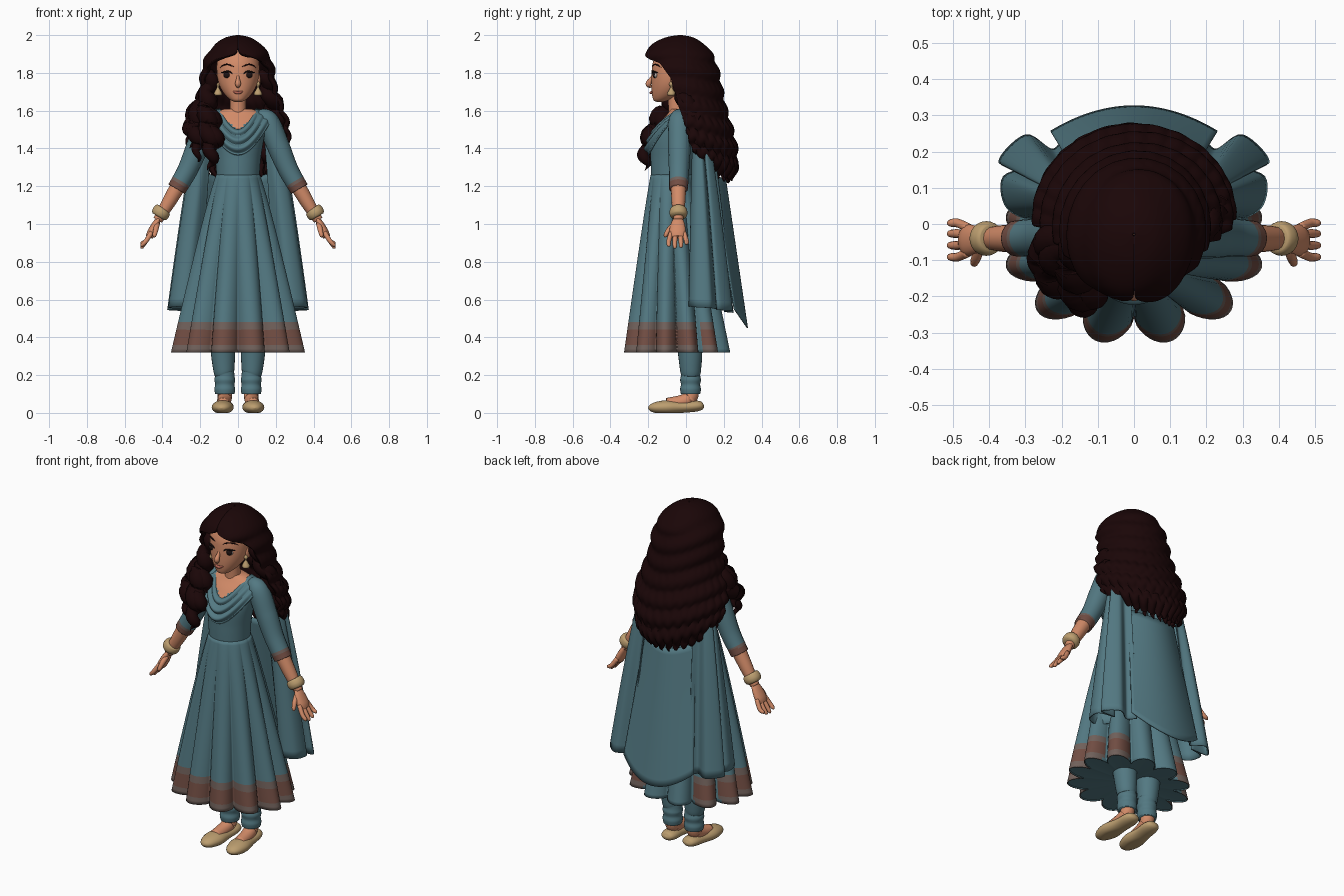
import bpy, bmesh, math
from mathutils import Vector

cube = bpy.data.objects.get("Cube")
if cube:
    bpy.data.objects.remove(cube, do_unlink=True)


def material(name, *rgb):
    m = bpy.data.materials.new(name)
    m.use_nodes = True
    m.diffuse_color = (*rgb, 1)
    m.node_tree.nodes["Principled BSDF"].inputs["Base Color"].default_value = (*rgb, 1)
    return m


TEAL = material("teal cloth", .086, .19, .224)
SKIN = material("skin", .65, .26, .14)
HAIR = material("dark brown hair", .0105, .0018, .0022)
TRIM = material("brown trim", .17, .076, .057)
EDGE = material("pale brown trim", .165, .12, .105)
GOLD = material("gold", .5, .34, .16)
LIPS = material("lips", .46, .13, .09)
DARK = material("eye dark", .012, .006, .006)
WHITE = material("eye white", .45, .4, .37)


def spline(pts, n):
    """Sample n + 1 points of a smooth curve through tuples of any length."""
    out = []
    for i in range(n + 1):
        t = i / n * (len(pts) - 1)
        k = min(int(t), len(pts) - 2)
        t -= k
        a, b, c, d = (pts[max(0, min(len(pts) - 1, k + o))] for o in (-1, 0, 1, 2))
        out.append(tuple(q + t / 2 * (r - p + t * (2 * p - 5 * q + 4 * r - s + t * (3 * (q - r) + s - p)))
                         for p, q, r, s in zip(a, b, c, d)))
    return out


def sheet(name, nu, nv, f, mats, wrap=True, cap=False, rule=None, thick=0):
    """Surface from f(u, v); rule picks a material index from a face centre."""
    bm = bmesh.new()
    cols = nu if wrap else nu + 1
    g = [[bm.verts.new(f(i / nu, j / nv)) for i in range(cols)] for j in range(nv + 1)]
    for j in range(nv):
        for i in range(nu):
            k = (i + 1) % cols
            bm.faces.new((g[j][i], g[j][k], g[j + 1][k], g[j + 1][i]))
    if cap:
        bm.faces.new(g[0])
        bm.faces.new(g[-1])
    bmesh.ops.recalc_face_normals(bm, faces=bm.faces)
    for face in bm.faces:
        face.smooth = True
        if rule:
            face.material_index = rule(face.calc_center_median())
    me = bpy.data.meshes.new(name)
    bm.to_mesh(me)
    bm.free()
    for m in mats:
        me.materials.append(m)
    ob = bpy.data.objects.new(name, me)
    bpy.context.collection.objects.link(ob)
    if thick:
        mod = ob.modifiers.new("thickness", "SOLIDIFY")
        mod.thickness = thick
        mod.offset = 0
        mod.material_offset = -2  # the lining takes the first material
    return ob


def loft(name, table, nu, nv, mats, rule=None):
    """Stack of ellipses given as (z, half width, half depth, centre y)."""
    rows = spline(table, nv)

    def f(u, v):
        z, rx, ry, cy = rows[round(v * nv)]
        a = u * math.tau
        return rx * math.sin(a), cy - ry * math.cos(a), z
    return sheet(name, nu, nv, f, mats, cap=True, rule=rule)


def tube(name, pts, mats, flat=1, nu=16, nv=20, rule=None, sx=1):
    """Round sweep along (x, y, z, radius); flat squashes it."""
    rows = spline(pts, nv)
    pos = [Vector((sx * r[0], r[1], r[2])) for r in rows]

    def f(u, v):
        j = round(v * nv)
        t = (pos[min(j + 1, nv)] - pos[max(j - 1, 0)]).normalized()
        s = Vector((0, 1, 0)) if abs(t.y) < .8 else Vector((1, 0, 0))
        s = (s - t * s.dot(t)).normalized()
        a, r = u * math.tau, max(rows[j][3], .0005)
        p = pos[j] + r * (s * math.cos(a) + t.cross(s) * math.sin(a) * flat)
        p.z = max(p.z, 0)
        return p
    return sheet(name, nu, nv, f, mats, cap=True, rule=rule)


def pair(name, pts, mats, **kw):
    for sx, side in ((1, "left"), (-1, "right")):
        tube(f"{side}_{name}", pts, mats, sx=sx, **kw)


def ball(name, loc, radii, mat):
    bpy.ops.mesh.primitive_uv_sphere_add(segments=24, ring_count=14, location=loc)
    ob = bpy.context.object
    ob.name = name
    ob.scale = radii
    ob.data.materials.append(mat)
    bpy.ops.object.shade_smooth()


# Pleated skirt: round folds with narrow valleys, striped hem, closed underside
def skirt(u, v):
    a = u * math.tau
    k = 1 + v ** .7 * (.29 * abs(math.sin(6 * a)) ** .75 - .19)
    rx, ry = .113 + .217 * v ** .85, .108 + .153 * v ** .9
    return rx * k * math.sin(a), -.077 + .03 * v - ry * k * math.cos(a), 1.26 - .94 * v


def hem(c):
    a = abs(math.atan2(c.x / .33, -(c.y + .047) / .261))
    if c.z > .48 or a > math.radians(150) or (c.y > 0 and abs(math.sin(6 * a)) < .3):
        return 0
    return 1 if .365 < c.z < .445 else 2


def underside(u, v):
    x, y, z = skirt(u, 1)
    return x * (1 - .95 * v), -.047 + (y + .047) * (1 - .95 * v), z + .006 + .01 * v


sheet("skirt", 192, 47, skirt, [TEAL, TRIM, EDGE], rule=hem, thick=.005)
sheet("skirt_underside", 192, 6, underside, [TEAL])

# Bodice with a V neckline, draped cowl
loft("bodice", [(1.24, .113, .108, -.077), (1.34, .12, .11, -.077), (1.45, .137, .115, -.07),
                (1.53, .15, .09, -.05), (1.58, .14, .066, -.035), (1.61, .07, .045, -.035)],
     64, 40, [TEAL, SKIN], rule=lambda c: int(c.z > 1.49 + abs(c.x) and c.y < 0))


def cowl(u, v):
    u = 2 * u - 1
    bow = (1 - u * u)
    fold = .009 * math.sin(v * math.pi * 6) * bow ** .5
    y = -.01 - (.14 + .075 * v ** .5 - .025 * v ** 6) * bow ** .6 - fold
    return u * (.095 + .1 * v - .02 * v * v * bow), y, 1.61 - .03 * v * u * u - (.11 + .135 * v) * bow


sheet("cowl", 48, 36, cowl, [TEAL], wrap=False, thick=.008)

# Shawl behind: one broad back panel, two folded side falls
def back_panel(u, v):
    u = 2 * u - 1
    return (.16 + .07 * v) * u, .21 + .115 * v - .07 * u * u, 1.23 + .04 * u * u - v * (.78 - .06 * u * u)


sheet("shawl_back", 32, 20, back_panel, [TEAL], wrap=False, thick=.006)
FALL = spline([(.2, .11), (.27, .02), (.35, .045), (.36, .13), (.27, .16), (.372, .17),
               (.3, .245), (.225, .205), (.19, .25)], 56)
for sx, side in ((1, "left"), (-1, "right")):
    def fall(u, v):
        x, y = FALL[round(u * 56)]
        w = v ** .8
        return (sx * ((.125 + .075 * math.sin(u * 3)) * (1 - w) + x * w),
                (.03 + .08 * u) * (1 - w) + y * w, 1.6 - 1.03 * v - .04 * u * v)
    sheet(f"{side}_shawl_fall", 56, 24, fall, [TEAL], wrap=False, thick=.006)


# Arms: sleeve with cuff, forearm, bangle
def cuff(c):
    along = c.z + .57 * (.325 - abs(c.x))
    return 1 if along < 1.225 else 2 if along < 1.24 else 0


pair("sleeve", [(.1, -.035, 1.575, .03), (.155, -.035, 1.545, .058), (.21, -.035, 1.42, .06),
                (.265, -.037, 1.29, .054), (.325, -.04, 1.185, .05)], [TEAL, TRIM, EDGE], nv=60, rule=cuff)
pair("forearm", [(.3, -.04, 1.23, .042), (.37, -.04, 1.11, .036), (.425, -.04, 1.02, .025)], [SKIN])
pair("bangle", [(.395, -.04, 1.082, .036), (.399, -.04, 1.076, .044), (.408, -.04, 1.06, .048),
                (.416, -.04, 1.045, .044), (.42, -.04, 1.038, .036)], [GOLD], nu=24)

# Hands
pair("palm", [(.418, -.04, 1.03, .024), (.435, -.043, 1.0, .037), (.458, -.045, .955, .044),
              (.47, -.045, .93, .036)], [SKIN], flat=.52)
for name, y, drop in (("index", -.078, .01), ("middle", -.055, 0), ("ring", -.032, .004), ("little", -.011, .02)):
    mid = -.045 + (y + .045) * 1.4
    pair(f"{name}_finger", [(.458, y, .955, .013), (.487, mid, .91, .0125),
                            (.508, mid, .878 + drop, .01), (.511, mid, .87 + drop, .003)], [SKIN], nu=10, nv=10)
pair("thumb", [(.428, -.06, 1.0, .015), (.435, -.09, .97, .014), (.442, -.108, .94, .011),
               (.444, -.112, .93, .003)], [SKIN], nu=10, nv=10)

# Gathered leggings, feet, slippers
pair("legging", [(.085, 0, .5, .07), (.08, .02, .34, .066), (.075, .024, .23, .056)]
     + [(.07, .024, .2 - .025 * i, .051 + .004 * (i % 2)) for i in range(5)], [TEAL], nu=24, nv=60)
pair("foot", [(.07, .03, .14, .038), (.07, .025, .085, .038), (.075, -.02, .059, .037),
              (.08, -.1, .045, .034)], [SKIN])
pair("slipper", [(.07, .095, .04, .004), (.07, .085, .038, .032), (.07, .05, .036, .046), (.075, -.02, .031, .048),
                 (.081, -.1, .03, .058), (.085, -.16, .028, .046), (.088, -.19, .026, .026),
                 (.089, -.2, .025, .003)], [GOLD], flat=.64, nu=24, nv=32)

# Neck, head and face
tube("neck", [(0, -.04, 1.52, .055), (0, -.05, 1.6, .043), (0, -.055, 1.71, .043)], [SKIN], nu=24)
loft("head", [(1.645, .006, .006, -.135), (1.652, .032, .034, -.135), (1.675, .061, .066, -.112),
              (1.71, .087, .092, -.09), (1.75, .104, .106, -.077), (1.8, .112, .112, -.07),
              (1.85, .112, .112, -.065), (1.9, .098, .1, -.055), (1.94, .06, .065, -.045),
              (1.955, .005, .005, -.045)], 40, 36, [SKIN])
tube("nose", [(0, -.172, 1.795, .005), (0, -.184, 1.77, .009), (0, -.198, 1.746, .015),
              (0, -.194, 1.732, .012), (0, -.18, 1.726, .003)], [SKIN])
tube("mouth", [(-.034, -.164, 1.707, .001), (-.016, -.181, 1.698, .006), (0, -.185, 1.695, .008),
               (.016, -.181, 1.698, .006), (.034, -.164, 1.707, .001)], [LIPS])
for sx, side in ((1, "left"), (-1, "right")):
    ball(f"{side}_eye", (sx * .055, -.161, 1.788), (.023, .013, .0165), WHITE)
    ball(f"{side}_iris", (sx * .058, -.164, 1.789), (.0185, .0125, .017), DARK)
    ball(f"{side}_ear", (sx * .108, -.06, 1.765), (.012, .022, .034), SKIN)
pair("lashes", [(.028, -.174, 1.79, .002), (.04, -.178, 1.804, .004), (.06, -.171, 1.807, .005),
                (.088, -.15, 1.801, .002)], [DARK], nu=8)
pair("brow", [(.022, -.176, 1.832, .002), (.05, -.169, 1.844, .0035), (.075, -.151, 1.842, .0035),
              (.094, -.13, 1.828, .001)], [HAIR], nu=8)
pair("earring", [(.106, -.078, 1.755, .004), (.106, -.078, 1.74, .012), (.106, -.078, 1.725, .005),
                 (.106, -.078, 1.71, .012), (.106, -.078, 1.69, .022), (.106, -.078, 1.68, .018)], [GOLD])

# Wavy hair mass, rows of (z, half width, half depth, centre y, half sweep in degrees)
ROWS = spline([(1.99, .003, .003, -.03, 180), (1.977, .062, .07, -.035, 180), (1.945, .112, .128, -.04, 180),
               (1.9, .15, .168, -.04, 174), (1.86, .17, .177, -.03, 136), (1.8, .185, .185, -.02, 115),
               (1.7, .198, .195, -.01, 105), (1.6, .23, .207, 0, 100), (1.5, .258, .222, .015, 96),
               (1.4, .262, .232, .027, 92), (1.3, .24, .225, .035, 88), (1.25, .2, .2, .04, 84)], 99)


def hair(u, v):
    u = 2 * u - 1
    z, rx, ry, cy, sweep = ROWS[round(v * 99)]
    a = u * math.radians(min(sweep, 180))
    wave = math.sin(math.tau * z / .1 + 1.5 * math.sin(2 * a + 1) + a)
    k = 1 + .035 * min(1, 3 * v) * wave + .005 * v * math.sin(24 * a + 3 * wave)
    z += v ** 4 * (.12 * u * u + .02 * math.sin(31 * a))
    return rx * k * math.sin(a), cy + ry * k * math.cos(a), z


sheet("hair", 120, 99, hair, [HAIR], wrap=False, thick=.022)


def lock(name, pts, curl=.014):
    """Tapering strand with a wave along its length."""
    pts = [(x + curl * math.sin(z * 62), y + curl * math.cos(z * 62), z, r + .003 * math.sin(z * 62))
           for x, y, z, r in spline(pts, 36)]
    tube(name, pts, [HAIR], nu=12, nv=48)


# Locks over the right shoulder, behind the left one, and curled tips
for i, (dx, dy, dz) in enumerate(((.02, -.01, 0), (-.05, .035, .05), (.04, .01, .07), (-.075, .08, .12))):
    lock(f"front_lock_{i + 1}", [(-.135, -.05, 1.8, .03), (-.165, -.07, 1.68, .04),
                                 (-.18 + dx * .7, -.12 + dy, 1.57, .048),
                                 (-.17 + dx, -.18 + dy, 1.45 + dz / 2, .045),
                                 (-.16 + dx, -.205 + dy, 1.36 + dz, .03), (-.17 + dx, -.2 + dy, 1.28 + dz, .002)])
for i in range(3):
    lock(f"left_lock_{i + 1}", [(.135, -.035, 1.8, .03), (.16, -.02, 1.7, .038), (.19 + .01 * i, .03, 1.58, .04),
                                (.22 - .02 * i, .06 + .02 * i, 1.46, .038), (.2 - .03 * i, .09, 1.36, .025),
                                (.19 - .03 * i, .1, 1.28 + .02 * i, .002)])
for i in range(13):
    a = (i - 6) / 6 * 1.35
    x, y, z = .2 * math.sin(a), .04 + .195 * math.cos(a), 1.25 + .06 * a * a
    lock(f"hair_tip_{i + 1}", [(x * 1.12, y + .01, z + .09, .022), (x * 1.05, y, z + .03, .022),
                               (x, y - .01, z - .005, .012), (x * .96, y - .02, z - .035, .002)], .008)
